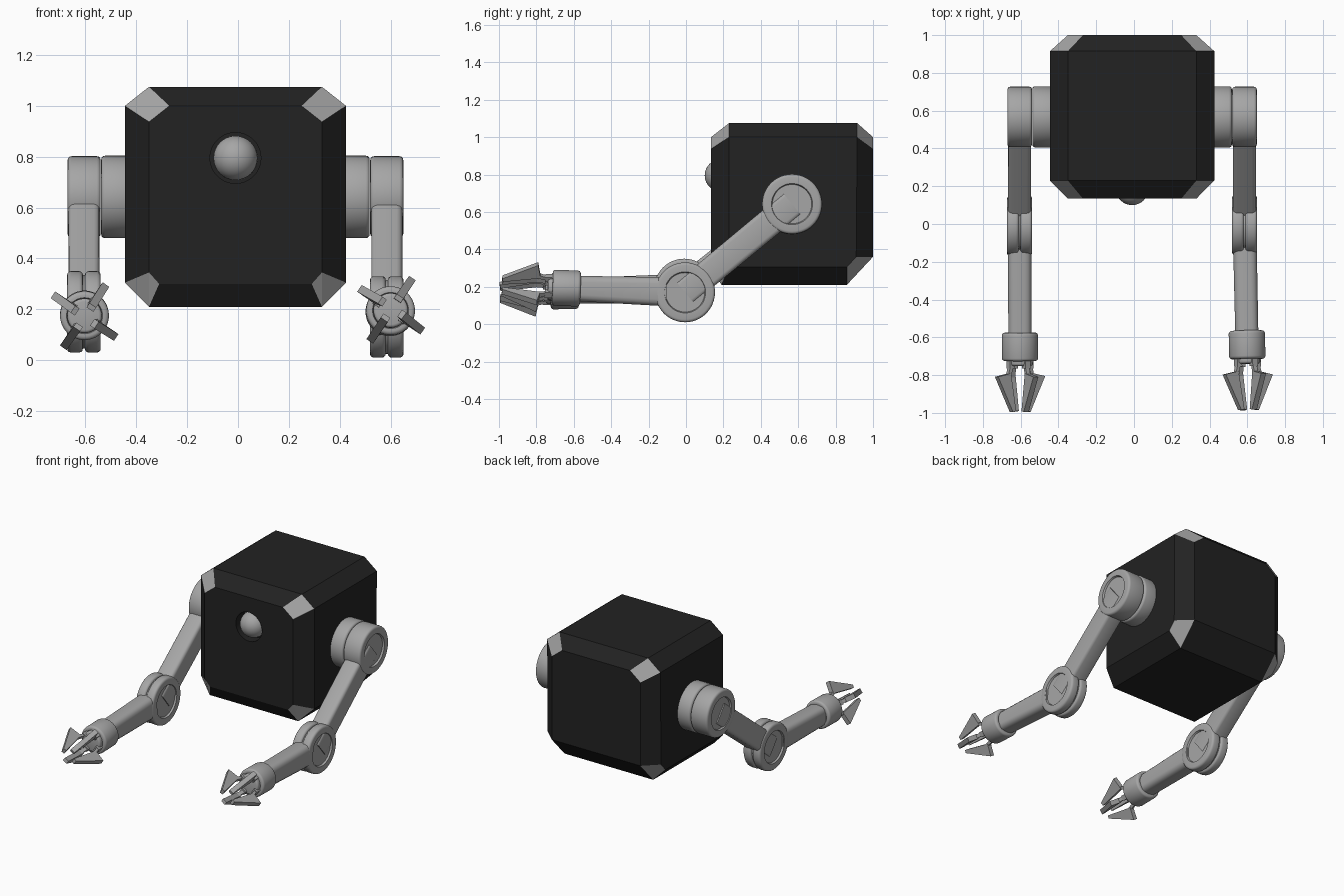
import bpy, bmesh, math
from mathutils import Vector, Matrix

if "Cube" in bpy.data.objects:
    bpy.data.objects.remove(bpy.data.objects["Cube"])


def material(name, v):
    m = bpy.data.materials.new(name)
    m.diffuse_color = (v, v, v, 1)
    m.use_nodes = True
    m.node_tree.nodes["Principled BSDF"].inputs["Base Color"].default_value = m.diffuse_color
    return m


BLACK = material("matte black", 0.016)
GREY = material("metal grey", 0.38)
CX = -0.01  # body centre line


def finish(name, bm, mats, smooth=True):
    bmesh.ops.recalc_face_normals(bm, faces=bm.faces)
    for f in bm.faces:
        f.smooth = smooth
    for e in bm.edges:
        e.smooth = e.calc_face_angle(0) < math.radians(32)
    me = bpy.data.meshes.new(name)
    bm.to_mesh(me)
    bm.free()
    for m in mats:
        me.materials.append(m)
    ob = bpy.data.objects.new(name, me)
    bpy.context.collection.objects.link(ob)
    return ob


def between(p0, p1):
    """Matrix with z running from p0 to p1, x kept near world x, at the midpoint."""
    z = (p1 - p0).normalized()
    x = Vector((1, 0, 0)) if abs(z.x) < 0.9 else Vector((0, 1, 0))
    y = z.cross(x).normalized()
    x = y.cross(z)
    m = Matrix((x, y, z)).transposed().to_4x4()
    m.translation = (p0 + p1) / 2
    return m


def disc(name, p0, p1, r, bev=0.015, recess=0.0, mat=GREY):
    """Round drum with soft rims and optional recessed end caps."""
    p0, p1 = Vector(p0), Vector(p1)
    bm = bmesh.new()
    bmesh.ops.create_cone(bm, cap_ends=True, segments=48, radius1=r, radius2=r,
                          depth=(p1 - p0).length)
    if bev:
        rims = [e for e in bm.edges if abs(e.verts[0].co.z - e.verts[1].co.z) < 1e-5]
        bmesh.ops.bevel(bm, geom=rims, offset=bev, segments=3, profile=0.5, affect='EDGES')
    if recess:
        caps = [f for f in bm.faces if len(f.verts) > 4]
        bmesh.ops.inset_individual(bm, faces=caps, thickness=recess - bev)
        bmesh.ops.inset_individual(bm, faces=caps, thickness=0.005, depth=-0.012)
    bm.transform(between(p0, p1))
    return finish(name, bm, [mat])


def limb(name, p0, p1, s0, s1, bev=0.03):
    """Tapered bar with rounded long edges; s0 and s1 are (width, height)."""
    bm = bmesh.new()
    bmesh.ops.create_cube(bm, size=1)
    length = (p1 - p0).length
    for v in bm.verts:
        s = s0 if v.co.z < 0 else s1
        v.co = (v.co.x * s[0], v.co.y * s[1], v.co.z * length)
    longs = [e for e in bm.edges if abs(e.verts[0].co.z - e.verts[1].co.z) > length / 2]
    bmesh.ops.bevel(bm, geom=longs, offset=bev, segments=3, profile=0.5, affect='EDGES')
    bm.transform(between(p0, p1))
    return finish(name, bm, [GREY])


def plate(name, profile, thick, mat4):
    """Flat piece from an x,y profile, centred in z."""
    bm = bmesh.new()
    f = bm.faces.new([bm.verts.new((x, y, -thick / 2)) for x, y in profile])
    ext = bmesh.ops.extrude_face_region(bm, geom=[f])
    bmesh.ops.translate(bm, vec=(0, 0, thick),
                        verts=[v for v in ext['geom'] if isinstance(v, bmesh.types.BMVert)])
    bm.transform(mat4)
    return finish(name, bm, [GREY], False)


# Body: chamfered block as the hull of its face corners, grey on corner facets
half = [
    (.435, .23, 1.0), (.34, .23, 1.075), (.34, .134, .937), (.26, .134, 1.0),
    (.435, .915, 1.0), (.34, .915, 1.075), (.34, 1.0, .937), (.26, 1.0, 1.0),
    (.435, .23, .305), (.34, .19, .21), (.34, .134, .345), (.30, .134, .30),
    (.435, .91, .36), (.435, .86, .305), (.34, .86, .21), (.34, 1.0, .36),
]
bm = bmesh.new()
for x, y, z in half:
    for s in (1, -1):
        bm.verts.new((CX + s * x, y, z))
bmesh.ops.convex_hull(bm, input=bm.verts)
bmesh.ops.dissolve_limit(bm, angle_limit=math.radians(2), verts=bm.verts, edges=bm.edges)
bm.normal_update()
for f in bm.faces:
    f.material_index = int(min(abs(c) for c in f.normal) > 0.2)
body = finish("body", bm, [BLACK, GREY], False)

# Eye in a round socket
socket = disc("eye_socket_cutter", (CX, .05, .795), (CX, .21, .795), .1, 0, 0, BLACK)
socket.hide_render = True
socket.hide_viewport = True
cut = body.modifiers.new("socket", 'BOOLEAN')
cut.operation = 'DIFFERENCE'
cut.solver = 'EXACT'
cut.object = socket
bm = bmesh.new()
bmesh.ops.create_uvsphere(bm, u_segments=32, v_segments=16, radius=.087)
bm.transform(Matrix.Translation((CX, .187, .795)))
finish("eye", bm, [GREY])

# Arms: the two sides are posed slightly differently
poses = [
    ("right", 1, Vector((.585, -.005, .17)), Vector((.597, -.565, .19))),
    ("left", -1, Vector((-.606, -.01, .19)), Vector((-.604, -.575, .178))),
]
for side, s, elbow, wrist in poses:
    shoulder = Vector((CX + s * .595, .567, .642))
    # Shoulder drums
    disc(side + "_shoulder_mount", (CX + s * .42, .567, .642), (CX + s * .528, .567, .642), .162)
    disc(side + "_shoulder", (CX + s * .53, .567, .642), (CX + s * .66, .567, .642), .16,
         .015, .05)
    # Upper arm
    limb(side + "_upper_arm", shoulder, elbow, (.122, .15), (.122, .145), .022)
    # Elbow: two discs around a core
    ex = Vector((1, 0, 0))
    for i, k in (("outer", s), ("inner", -s)):
        disc(f"{side}_elbow_{i}", elbow + ex * k * .004, elbow + ex * k * .066, .16, .015, .05)
    disc(side + "_elbow_core", elbow - ex * .03, elbow + ex * .03, .145, 0)
    # Forearm and wrist cuff
    d = (wrist - elbow).normalized()
    limb(side + "_forearm", elbow + d * .1, wrist + d * .02, (.125, .155), (.122, .135), .035)
    disc(side + "_wrist", wrist, wrist + d * .15, .096, .015, .025)
    disc(side + "_palm", wrist + d * .12, wrist + d * .175, .068, .012)

    # Four claw fingers set round the palm: x is radial, y runs forward
    for n in range(4):
        a = math.radians(56 + 90 * n)
        radial = Vector((math.cos(a), 0, math.sin(a)))
        radial = (radial - d * radial.dot(d)).normalized()
        m = Matrix((radial, d, radial.cross(d))).transposed().to_4x4()
        m.translation = wrist
        plate(f"{side}_finger_base_{n + 1}",
              [(.045, .13), (.075, .13), (.075, .19), (.045, .19)], .034, m)
        plate(f"{side}_finger_link_{n + 1}",
              [(.052, .18), (.07, .18), (.088, .245), (.066, .245)], .024, m)
        plate(f"{side}_claw_{n + 1}",
              [(.068, .215), (.15, .232), (.056, .42), (.036, .415)], .032, m)
